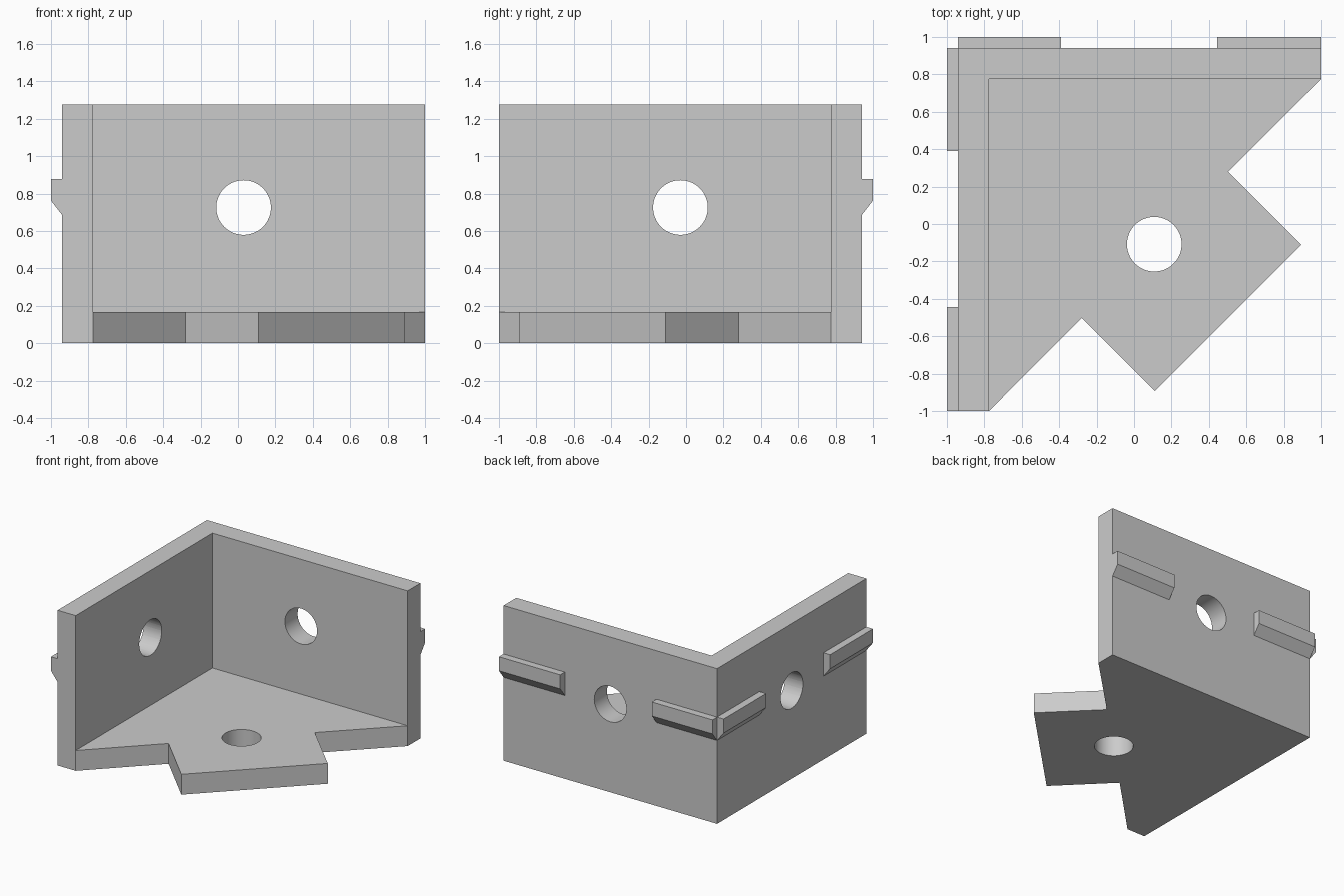
import bpy, bmesh, math
from mathutils import Matrix, Vector

if "Cube" in bpy.data.objects:
    bpy.data.objects.remove(bpy.data.objects["Cube"], do_unlink=True)

grey = bpy.data.materials.new("light_grey")
grey.use_nodes = True
grey.diffuse_color = (0.6, 0.6, 0.6, 1)
grey.node_tree.nodes["Principled BSDF"].inputs["Base Color"].default_value = (0.6, 0.6, 0.6, 1)

# Main dimensions
WALL, INNER, END, LIP = 0.94, 0.775, 1.0, 1.0
HEIGHT, FLOOR, HOLE = 1.275, 0.167, 0.146


def mirrored(p):
    """Reflect across the diagonal running through the corner."""
    return (-p[1], -p[0])


def prism(name, points, offset):
    """Extrude a planar outline into a closed solid."""
    bm = bmesh.new()
    face = bm.faces.new([bm.verts.new(p) for p in points])
    top = bmesh.ops.extrude_face_region(bm, geom=[face])["geom"]
    bmesh.ops.translate(bm, vec=Vector(offset),
                        verts=[v for v in top if isinstance(v, bmesh.types.BMVert)])
    bmesh.ops.recalc_face_normals(bm, faces=bm.faces)
    mesh = bpy.data.meshes.new(name)
    bm.to_mesh(mesh)
    bm.free()
    obj = bpy.data.objects.new(name, mesh)
    bpy.context.collection.objects.link(obj)
    mesh.materials.append(grey)
    return obj


def drill(obj, centre, axis):
    """Cut a round hole through a part along the given axis."""
    rot = Vector((0, 0, 1)).rotation_difference(Vector(axis)).to_euler()
    bpy.ops.mesh.primitive_cylinder_add(vertices=64, radius=HOLE, depth=0.5,
                                        location=centre, rotation=rot)
    cutter = bpy.context.object
    cutter.name = "hole_cutter"
    cutter.hide_render = True
    cutter.data.materials.append(grey)
    mod = obj.modifiers.new("hole", "BOOLEAN")
    mod.operation, mod.solver, mod.object = "DIFFERENCE", "EXACT", cutter
    bpy.ops.object.select_all(action="DESELECT")
    obj.select_set(True)
    bpy.context.view_layer.objects.active = obj
    bpy.ops.object.modifier_apply(modifier=mod.name)
    bpy.data.objects.remove(cutter, do_unlink=True)
    bpy.ops.object.shade_smooth_by_angle(angle=math.radians(30))


# Two walls meeting at the back corner
half = [(END, WALL), (END, INNER), (-INNER, INNER)]
outline = [(-WALL, WALL)] + half + [mirrored(p) for p in half[1::-1]]
walls = prism("corner_walls", [(x, y, 0) for x, y in outline], (0, 0, HEIGHT))
drill(walls, (0.03, 0.86, 0.725), (0, 1, 0))
drill(walls, (-0.86, -0.03, 0.725), (1, 0, 0))

# Floor plate with a pointed tongue and two notches
half = [(END, INNER), (0.502, 0.28), (0.893, -0.11)]
outline = [(-INNER, INNER)] + half + [mirrored(p) for p in reversed(half)]
floor = prism("floor_plate", [(x, y, 0) for x, y in outline], (0, 0, FLOOR))
drill(floor, (0.108, -0.108, 0.08), (0, 0, 1))

# Snap ridges on the outside of both walls
profile = [(WALL, 0.685), (LIP, 0.762), (LIP, 0.877), (WALL, 0.877)]
for label, start, stop in (("inner", -WALL, -0.39), ("outer", 0.443, END)):
    prism("back_ridge_" + label, [(start, d, z) for d, z in profile], (stop - start, 0, 0))
    prism("side_ridge_" + label, [(-d, -start, z) for d, z in profile], (0, start - stop, 0))
